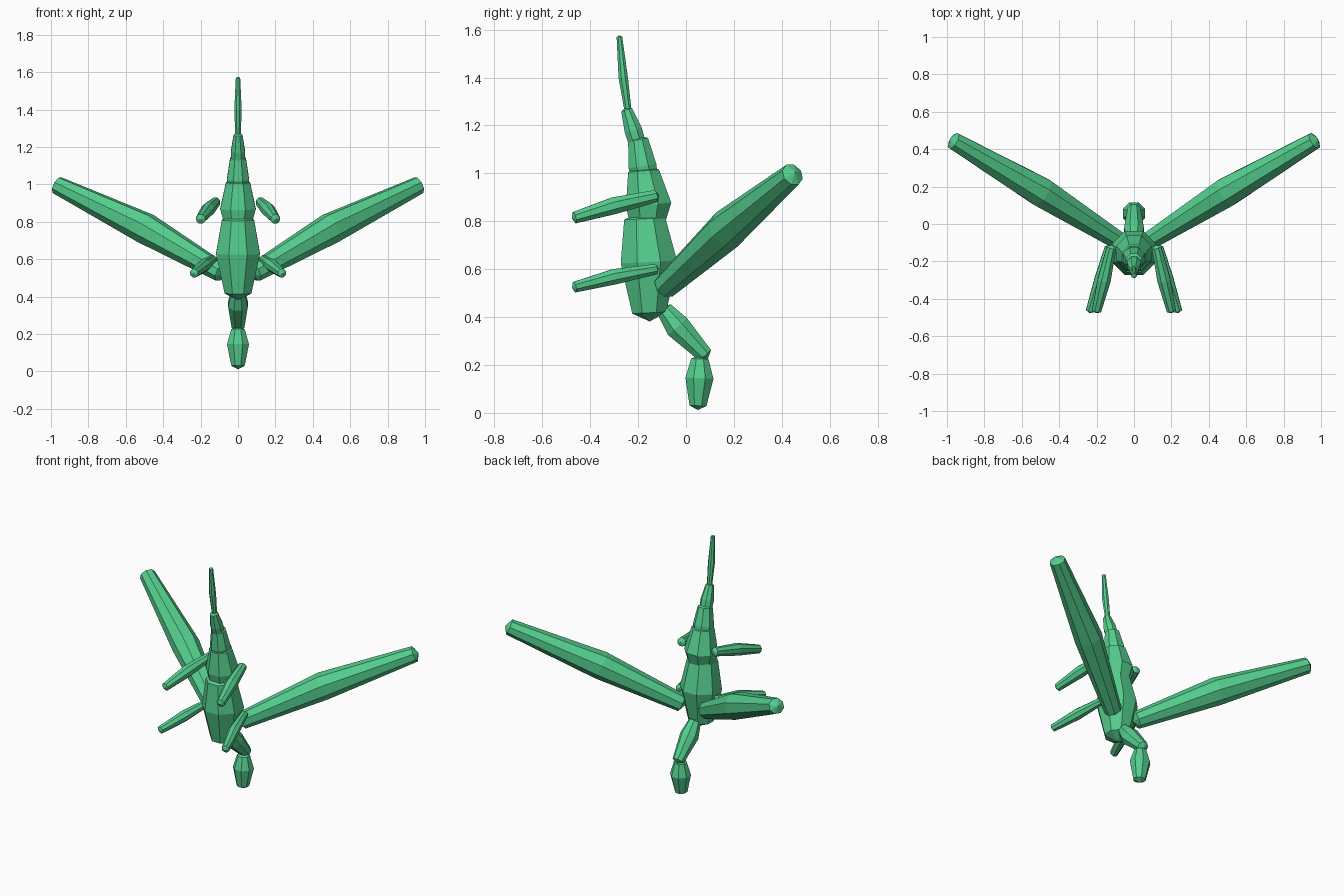
import bpy, bmesh, math
from mathutils import Vector, Matrix

if "Cube" in bpy.data.objects:
    bpy.data.objects.remove(bpy.data.objects["Cube"])

mat = bpy.data.materials.new("green")
mat.diffuse_color = (0.09, 0.62, 0.27, 1)
mat.use_nodes = True
mat.node_tree.nodes["Principled BSDF"].inputs["Base Color"].default_value = mat.diffuse_color
SIDES = 8


def bone(name, rings, mirror=False):
    """Flat-sided spindle through (point, radius) rings, with pointed end caps."""
    pts = [Vector(p) for p, r in rings]
    axis = (pts[-1] - pts[0]).normalized()
    # frame across the axis, one direction kept in the x axis where possible
    ref = Vector((1, 0, 0)) if abs(axis.x) < 0.7 else Vector((0, 0, 1))
    v = axis.cross(ref).normalized()
    u = v.cross(axis)
    bm = bmesh.new()
    loops = []
    for p, (_, r) in zip(pts, rings):
        loop = []
        for i in range(SIDES):
            a = 2 * math.pi * (i + 0.5) / SIDES
            loop.append(bm.verts.new(p + (u * math.cos(a) + v * math.sin(a)) * r * 1.06))
        loops.append(loop)
    for a, b in zip(loops, loops[1:]):
        for i in range(SIDES):
            j = (i + 1) % SIDES
            bm.faces.new((a[i], a[j], b[j], b[i]))
    for loop, p, r, s in ((loops[0], pts[0], rings[0][1], -1), (loops[-1], pts[-1], rings[-1][1], 1)):
        tip = bm.verts.new(p + axis * s * r * 0.5)
        for i in range(SIDES):
            bm.faces.new((loop[i], loop[(i + 1) % SIDES], tip))
    bmesh.ops.recalc_face_normals(bm, faces=bm.faces)
    me = bpy.data.meshes.new(name)
    bm.to_mesh(me)
    bm.free()
    me.materials.append(mat)
    ob = bpy.data.objects.new(name, me)
    bpy.context.collection.objects.link(ob)
    if mirror:
        ob.modifiers.new("mirror", 'MIRROR')
    return ob


# body
bone("lower_body", [((0, -.153, .418), .073), ((0, -.155, .63), .12), ((0, -.172, .81), .088)])
bone("upper_body", [((0, -.16, .79), .075), ((0, -.156, .87), .097), ((0, -.177, 1.01), .066)])

# tail, pointing up
bone("tail_base", [((0, -.172, .99), .055), ((0, -.182, 1.03), .06), ((0, -.2, 1.14), .043)])
bone("tail_middle", [((0, -.205, 1.13), .036), ((0, -.22, 1.18), .038), ((0, -.248, 1.265), .024)])
bone("tail_tip", [((0, -.242, 1.26), .015), ((0, -.262, 1.4), .02), ((0, -.278, 1.57), .012)])

# neck and hanging head
bone("neck", [((0, -.09, .43), .036), ((0, -.035, .36), .054), ((0, .08, .24), .034)])
bone("head", [((0, .058, .225), .037), ((0, .056, .145), .06), ((0, .05, .03), .036)])

# two pairs of legs reaching forward
bone("upper_legs", [((.12, -.125, .905), .026), ((.16, -.30, .865), .036), ((.2, -.465, .815), .025)], True)
bone("lower_legs", [((.135, -.125, .60), .022), ((.18, -.30, .568), .033), ((.235, -.465, .525), .023)], True)

# wings
bone("wings", [((.09, -.085, .53), .05), ((.495, .17, .765), .08), ((.965, .445, .995), .046)], True)
